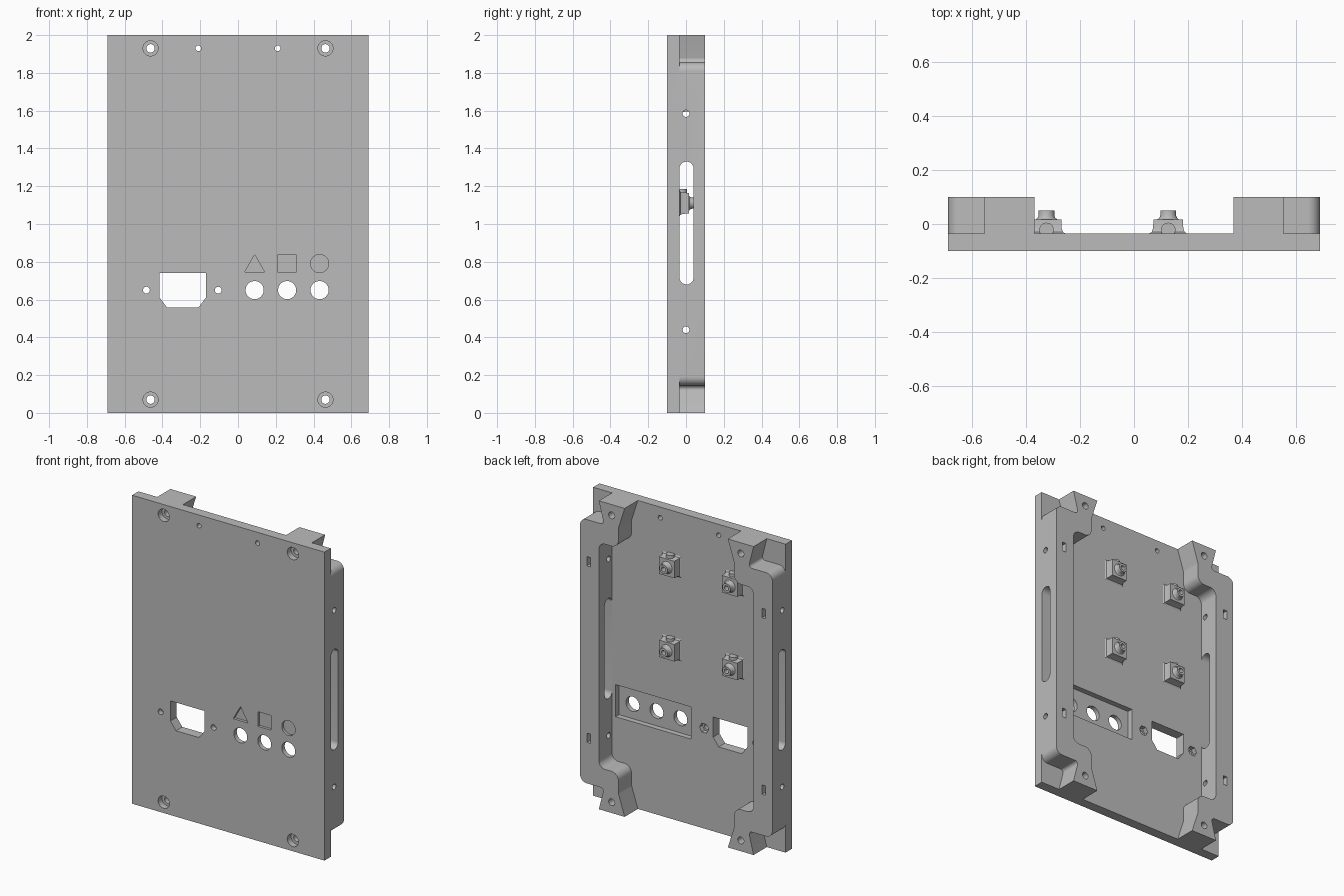
import bpy, bmesh, math
from mathutils import Vector

cube = bpy.data.objects.get("Cube")
if cube:
    bpy.data.objects.remove(cube)

grey = bpy.data.materials.new("plain grey")
grey.use_nodes = True
COLOUR = (0.5, 0.5, 0.5, 1)
grey.diffuse_color = COLOUR
grey.node_tree.nodes["Principled BSDF"].inputs["Base Color"].default_value = COLOUR

BACK, FLOOR, FRONT = 0.1, -0.035, -0.1


def loft(bm, rings):
    """Skin a list of equal rings and cap both ends."""
    loops = [[bm.verts.new(p) for p in ring] for ring in rings]
    n = len(loops[0])
    faces = [bm.faces.new(loops[0]), bm.faces.new(loops[-1])]
    for a, b in zip(loops, loops[1:]):
        for i in range(n):
            j = (i + 1) % n
            faces.append(bm.faces.new((a[i], a[j], b[j], b[i])))
    bmesh.ops.recalc_face_normals(bm, faces=faces)


def prism(bm, pts, lo, hi, axis="y"):
    """Extrude (x, z) points along y, or (y, z) points along x."""
    if axis == "y":
        loft(bm, [[(p[0], d, p[1]) for p in pts] for d in (lo, hi)])
    else:
        loft(bm, [[(d, p[0], p[1]) for p in pts] for d in (lo, hi)])


def circle(u, v, r, n=32, turn=0.0):
    return [(u + r * math.cos(math.tau * i / n + turn),
             v + r * math.sin(math.tau * i / n + turn)) for i in range(n)]


def rect(u0, u1, v0, v1):
    return [(u0, v0), (u1, v0), (u1, v1), (u0, v1)]


def rounded(corners, steps=8):
    """Polygon from (u, v, radius) corners."""
    out = []
    for i, (u, v, r) in enumerate(corners):
        p = Vector((u, v))
        if r == 0:
            out.append((u, v))
            continue
        a = (Vector(corners[i - 1][:2]) - p).normalized()
        b = (Vector(corners[(i + 1) % len(corners)][:2]) - p).normalized()
        half = a.angle(b) / 2
        centre = p + (a + b).normalized() * (r / math.sin(half))
        reach = r / math.tan(half)
        s, e = p + a * reach - centre, p + b * reach - centre
        for k in range(steps + 1):
            q = centre + s.lerp(e, k / steps).normalized() * r
            out.append((q.x, q.y))
    return out


def make(name, bm):
    mesh = bpy.data.meshes.new(name)
    bm.to_mesh(mesh)
    bm.free()
    obj = bpy.data.objects.new(name, mesh)
    bpy.context.scene.collection.objects.link(obj)
    mesh.materials.append(grey)
    return obj


def activate(obj):
    bpy.ops.object.select_all(action="DESELECT")
    obj.select_set(True)
    bpy.context.view_layer.objects.active = obj


def combine(target, tool, operation):
    tool.hide_render = True
    activate(target)
    mod = target.modifiers.new(operation, "BOOLEAN")
    mod.operation, mod.solver, mod.object = operation, "EXACT", tool
    bpy.ops.object.modifier_apply(modifier=mod.name)
    bpy.data.objects.remove(tool)


# Front plate
bm = bmesh.new()
prism(bm, rect(-0.69, 0.69, 0, 2), FRONT, FLOOR)
panel = make("front_panel", bm)

# Side rails with dovetail feet at both ends
low = [(0.69, 0.145, 0.045), (0.518, 0.145, 0.02), (0.555, 0, 0), (0.37, 0, 0),
       (0.415, 0.14, 0.03), (0.415, 0.27, 0.05), (0.555, 0.27, 0.045)]
outline = rounded(low + [(x, 2 - z, r) for x, z, r in reversed(low)])
bm = bmesh.new()
for side in (-1, 1):
    prism(bm, [(side * x, z) for x, z in outline], -0.06, BACK)
combine(panel, make("side_rails", bm), "UNION")

# Through openings
bm = bmesh.new()
for side in (-1, 1):
    for z in (0.07, 1.93):
        prism(bm, circle(side * 0.463, z, 0.022), -0.2, 0.2)
    prism(bm, circle(side * 0.21, 1.93, 0.015), -0.2, 0.2)
    prism(bm, circle(-0.295 + side * 0.19, 0.65, 0.018), -0.2, 0.2)
    # Side slot and screw holes
    lo, hi = sorted((side * 0.5, side * 0.8))
    slot = [(y, z, 0.036) for y, z in rect(FLOOR + 0.0005, 0.04, 0.68, 1.33)]
    prism(bm, rounded(slot), lo, hi, "x")
    for z in (0.44, 1.585):
        prism(bm, circle(0, z, 0.018), lo, hi, "x")
for x in (0.088, 0.26, 0.432):
    prism(bm, circle(x, 0.65, 0.048, 48), -0.2, 0.2)
# Socket opening
prism(bm, [(-0.415, 0.74), (-0.415, 0.61), (-0.375, 0.557),
           (-0.21, 0.557), (-0.17, 0.61), (-0.17, 0.74)], -0.2, 0.2)
combine(panel, make("opening_cutter", bm), "DIFFERENCE")

# Recesses: counterbores, nut traps, button pocket and engraved shapes
bm = bmesh.new()
for side in (-1, 1):
    for z in (0.07, 1.93):
        prism(bm, circle(side * 0.463, z, 0.04), -0.2, -0.06)
    prism(bm, circle(-0.295 + side * 0.19, 0.65, 0.033, 6), -0.065, 0.0)
    for z in (0.44, 1.585):
        x = side * 0.628
        prism(bm, rect(x - 0.013, x + 0.013, z - 0.03, z + 0.03), -0.03, 0.2)
prism(bm, rect(-0.013, 0.53, 0.555, 0.763), -0.07, 0.0)
prism(bm, [(0.035, 0.745), (0.141, 0.745), (0.088, 0.838)], -0.2, -0.082)
prism(bm, rect(0.212, 0.308, 0.743, 0.838), -0.2, -0.082)
prism(bm, circle(0.432, 0.79, 0.048, 48), -0.2, -0.082)
combine(panel, make("recess_cutter", bm), "DIFFERENCE")
activate(panel)
bpy.ops.object.shade_smooth_by_angle(angle=math.radians(30))


# Board standoffs: flared square base, hollow round boss and a top rib
def turned(bm, x, z, profile, n=24, turn=0.0):
    loft(bm, [[(u, y, v) for u, v in circle(x, z, r, n, turn)] for r, y in profile])


root2 = math.sqrt(2)
for row, z in (("lower", 1.11), ("upper", 1.65)):
    for col, x in (("right", -0.325), ("left", 0.127)):
        bm = bmesh.new()
        base = [(0.07, FLOOR), (0.061, -0.03), (0.056, -0.015), (0.055, 0.017)]
        turned(bm, x, z, [(h * root2, y) for h, y in base], 4, math.pi / 4)
        turned(bm, x, z, [(0.041, 0.016), (0.033, 0.022), (0.029, 0.032), (0.029, 0.05),
                          (0.015, 0.05), (0.015, 0.018)])
        arch = [(u, v) for u, v in circle(x, -0.022, 0.027, 24)]
        loft(bm, [[(u, max(v, FLOOR), h) for u, v in arch] for h in (z + 0.04, z + 0.075)])
        post = make(f"{row}_{col}_standoff", bm)
        activate(post)
        bpy.ops.object.shade_smooth_by_angle(angle=math.radians(30))
